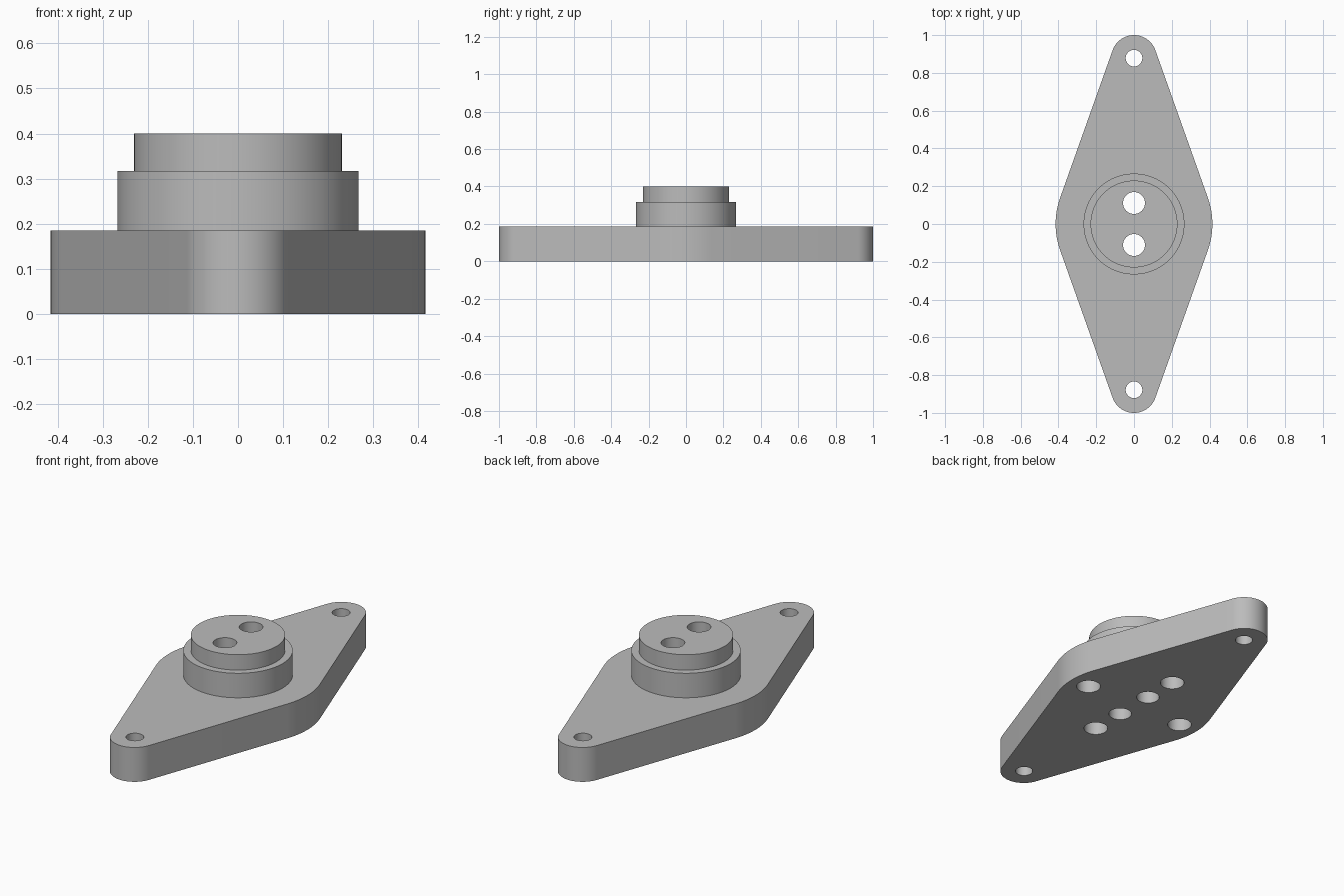
import bpy, bmesh, math

cube = bpy.data.objects.get("Cube")
if cube:
    bpy.data.objects.remove(cube, do_unlink=True)

metal = bpy.data.materials.new("grey_metal")
metal.use_nodes = True
GREY = (0.5, 0.5, 0.5, 1)
metal.diffuse_color = GREY
metal.node_tree.nodes["Principled BSDF"].inputs["Base Color"].default_value = GREY

PLATE_TOP = 0.185
HUB_R, TIP_R, TIP_Y = 0.415, 0.12, 0.88


def arc(cy, radius, start, end, steps):
    """Points on an arc centred on the long axis."""
    angles = [start + (end - start) * i / steps for i in range(steps + 1)]
    return [(radius * math.cos(a), cy + radius * math.sin(a)) for a in angles]


def prism(name, outline, z0, z1):
    """Extrude a closed outline between two heights."""
    bm = bmesh.new()
    base = bm.faces.new([bm.verts.new((x, y, z0)) for x, y in outline])
    top = bmesh.ops.extrude_face_region(bm, geom=[base])["geom"]
    bmesh.ops.translate(bm, vec=(0, 0, z1 - z0),
                        verts=[v for v in top if isinstance(v, bmesh.types.BMVert)])
    bmesh.ops.recalc_face_normals(bm, faces=bm.faces)
    mesh = bpy.data.meshes.new(name)
    bm.to_mesh(mesh)
    bm.free()
    mesh.materials.append(metal)
    ob = bpy.data.objects.new(name, mesh)
    bpy.context.collection.objects.link(ob)
    return ob


def cylinder(name, x, y, radius, z0, z1, sides=48):
    ring = arc(0, radius, 0, math.tau * (sides - 1) / sides, sides - 1)
    return prism(name, [(x + px, y + py) for px, py in ring], z0, z1)


def combine(target, tool, operation):
    """Apply a boolean and discard the tool."""
    tool.hide_render = True
    mod = target.modifiers.new(operation.lower(), "BOOLEAN")
    mod.operation, mod.object, mod.solver = operation, tool, "EXACT"
    bpy.context.view_layer.objects.active = target
    bpy.ops.object.modifier_apply(modifier=mod.name)
    bpy.data.objects.remove(tool, do_unlink=True)


# Diamond flange: hub and tip arcs joined by tangent lines
tilt = math.asin((HUB_R - TIP_R) / TIP_Y)
outline = (arc(0, HUB_R, -tilt, tilt, 16)
           + arc(TIP_Y, TIP_R, tilt, math.pi - tilt, 32)
           + arc(0, HUB_R, math.pi - tilt, math.pi + tilt, 16)
           + arc(-TIP_Y, TIP_R, math.pi + tilt, math.tau - tilt, 32))
flange = prism("flange_with_boss", outline, 0, PLATE_TOP)

# Stepped round boss
combine(flange, cylinder("boss_lower", 0, 0, 0.267, 0.1, 0.317, 96), "UNION")
combine(flange, cylinder("boss_upper", 0, 0, 0.23, 0.25, 0.4, 96), "UNION")

for side in (-1, 1):
    # Bolt holes in the tips and through ports in the boss
    combine(flange, cylinder("bolt_hole", 0, side * 0.878, 0.044, -0.1, 0.5), "DIFFERENCE")
    combine(flange, cylinder("port", 0, side * 0.111, 0.058, -0.1, 0.5), "DIFFERENCE")
    # Blind holes in the underside
    for x, y in ((side * 0.305, 0), (0, side * 0.305)):
        combine(flange, cylinder("blind_hole", x, y, 0.061, -0.1, 0.12), "DIFFERENCE")

# Smooth curved walls, crisp rims
bpy.ops.object.select_all(action="DESELECT")
flange.select_set(True)
bpy.context.view_layer.objects.active = flange
bpy.ops.object.shade_smooth_by_angle(angle=math.radians(30))
